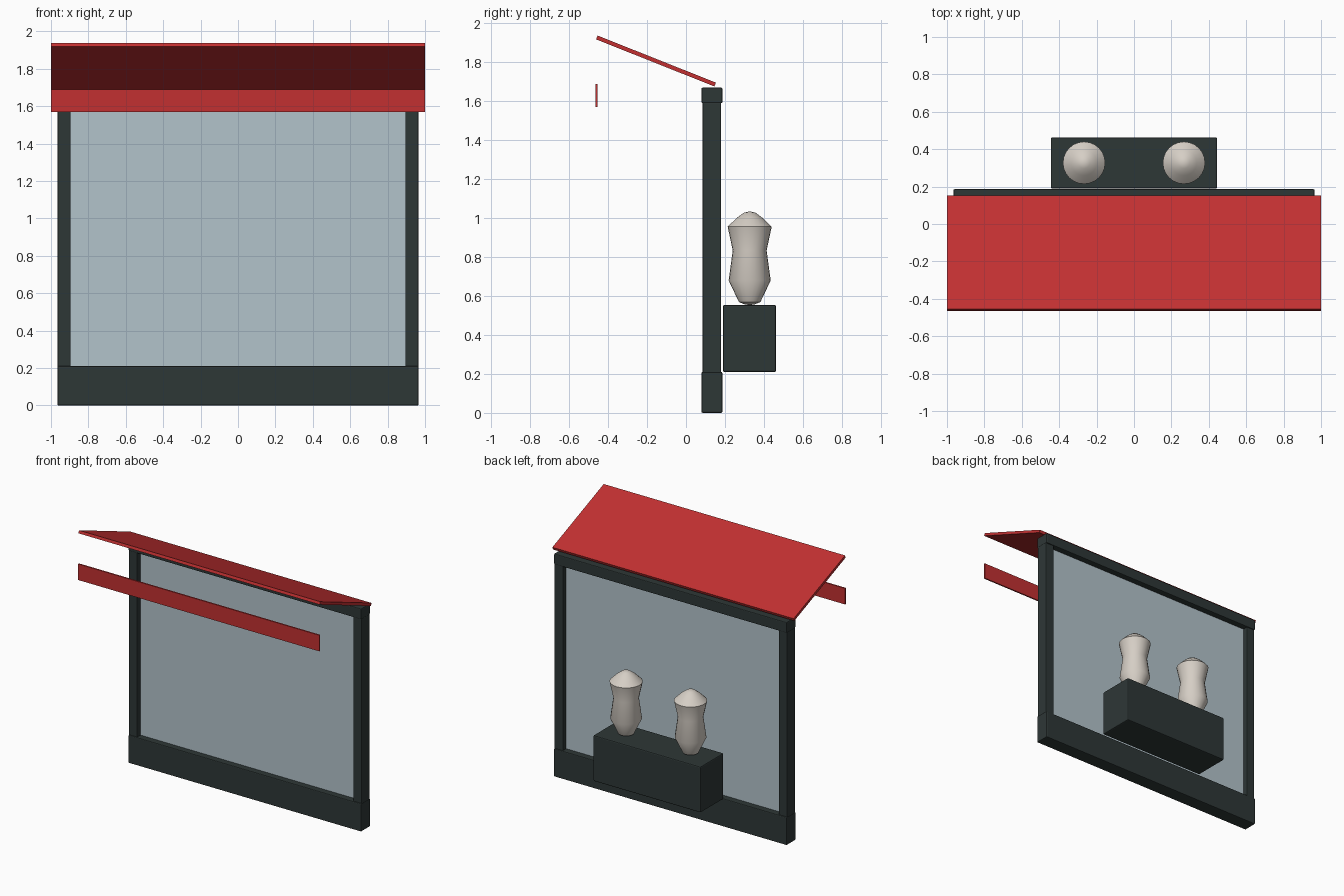
import bpy
import bmesh
import math

cube = bpy.data.objects.get("Cube")
if cube:
    bpy.data.objects.remove(cube, do_unlink=True)


def make_material(name, rgb):
    mat = bpy.data.materials.new(name)
    mat.use_nodes = True
    color = (*rgb, 1.0)
    mat.diffuse_color = color
    mat.node_tree.nodes["Principled BSDF"].inputs["Base Color"].default_value = color
    return mat


charcoal = make_material("charcoal paint", (0.027, 0.038, 0.037))
red = make_material("red canvas", (0.54, 0.03, 0.031))
glass_blue = make_material("pale blue glass", (0.45, 0.55, 0.60))
cream = make_material("cream plaster", (0.67, 0.62, 0.56))


def add_object(name, bm, mat):
    mesh = bpy.data.meshes.new(name)
    bm.to_mesh(mesh)
    bm.free()
    obj = bpy.data.objects.new(name, mesh)
    bpy.context.collection.objects.link(obj)
    mesh.materials.append(mat)
    return obj


def box(name, center, size, mat, bevel=0.0):
    bm = bmesh.new()
    bmesh.ops.create_cube(bm, size=1)
    bmesh.ops.scale(bm, vec=size, verts=bm.verts)
    obj = add_object(name, bm, mat)
    obj.location = center
    if bevel:
        mod = obj.modifiers.new("edge bevel", 'BEVEL')
        mod.width = bevel
        mod.segments = 2
    return obj


def lathe(name, profile, center, mat, steps=24):
    bm = bmesh.new()
    verts = [bm.verts.new((r, 0, z)) for r, z in profile]
    edges = [bm.edges.new(pair) for pair in zip(verts, verts[1:])]
    bmesh.ops.spin(bm, geom=verts + edges, cent=(0, 0, 0), axis=(0, 0, 1),
                   angle=math.tau, steps=steps)
    bmesh.ops.remove_doubles(bm, verts=bm.verts, dist=0.0005)
    bmesh.ops.recalc_face_normals(bm, faces=bm.faces)
    obj = add_object(name, bm, mat)
    obj.location = center
    bpy.ops.object.select_all(action='DESELECT')
    obj.select_set(True)
    bpy.context.view_layer.objects.active = obj
    bpy.ops.object.shade_smooth_by_angle(angle=math.radians(40))
    return obj


# Window frame and pane
frame_y = 0.133
box("base_panel", (0, frame_y, 0.105), (1.93, 0.107, 0.21), charcoal, 0.006)
box("top_rail", (0, frame_y, 1.63), (1.93, 0.107, 0.08), charcoal, 0.006)
box("glass_pane", (0, frame_y, 0.9), (1.80, 0.016, 1.39), glass_blue)
for side, sign in (("left", 1), ("right", -1)):
    box(side + "_post", (sign * 0.93, frame_y, 0.9), (0.07, 0.094, 1.39), charcoal, 0.005)

# Sloping awning with its separate hanging valance
awning = box("awning", (0, -0.154, 1.807), (2.0, 0.654, 0.021), red)
awning.rotation_euler.x = math.radians(-21.7)
box("awning_valance", (0, -0.46, 1.63), (2.0, 0.011, 0.12), red)

# Display plinth behind the window with two busts
box("display_plinth", (0, 0.326, 0.382), (0.89, 0.274, 0.344), charcoal, 0.008)
bust_profile = [(0, 0), (0.025, 0.003), (0.055, 0.015), (0.108, 0.126),
                (0.087, 0.28), (0.113, 0.402), (0.068, 0.446),
                (0.03, 0.474), (0, 0.481)]
for side, sign in (("left", 1), ("right", -1)):
    lathe(side + "_bust", bust_profile, (sign * 0.267, 0.327, 0.554), cream)
